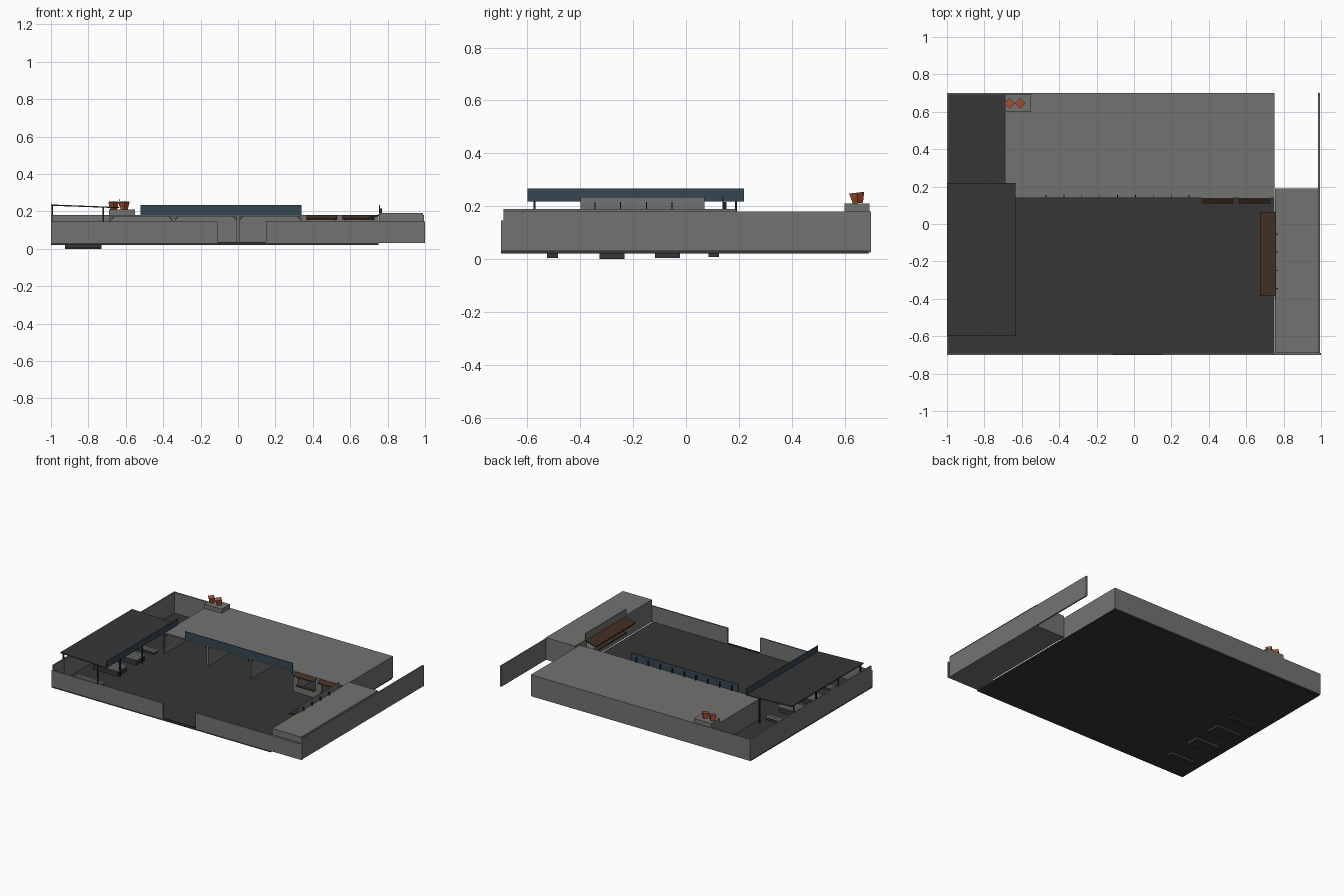
import bpy, bmesh, math
from mathutils import Matrix, Vector


def material(name, rgb):
    m = bpy.data.materials.new(name)
    m.diffuse_color = (*rgb, 1)
    return m


CONCRETE = material("grey concrete", (0.17, 0.175, 0.163))
ASPHALT = material("dark asphalt", (0.037, 0.037, 0.037))
BLUE = material("slate blue", (0.036, 0.062, 0.086))
BROWN = material("dark brown wood", (0.054, 0.028, 0.017))
METAL = material("black metal", (0.016, 0.016, 0.018))
SLAT = material("pale grey slats", (0.30, 0.30, 0.29))
CLAY = material("orange clay", (0.40, 0.085, 0.035))


def finish(name, bm, mat):
    bmesh.ops.recalc_face_normals(bm, faces=bm.faces)
    me = bpy.data.meshes.new(name)
    bm.to_mesh(me)
    bm.free()
    me.materials.append(mat)
    ob = bpy.data.objects.new(name, me)
    bpy.context.collection.objects.link(ob)
    return ob


def boxes(name, mat, *parts):
    """Each part is x0, x1, y0, y1, z0, z1."""
    bm = bmesh.new()
    for x0, x1, y0, y1, z0, z1 in parts:
        c = Vector(((x0 + x1) / 2, (y0 + y1) / 2, (z0 + z1) / 2))
        s = Matrix.Diagonal((x1 - x0, y1 - y0, z1 - z0, 1))
        bmesh.ops.create_cube(bm, size=1, matrix=Matrix.Translation(c) @ s)
    return finish(name, bm, mat)


def prism(name, mat, outline, step):
    """Closed outline of 3D points pushed along a vector."""
    bm = bmesh.new()
    face = bm.faces.new([bm.verts.new(p) for p in outline])
    new = bmesh.ops.extrude_face_region(bm, geom=[face])["geom"]
    bmesh.ops.translate(bm, vec=step, verts=[v for v in new if isinstance(v, bmesh.types.BMVert)])
    return finish(name, bm, mat)


# Ground slab and gate threshold
boxes("floor", ASPHALT, (-1, 0.75, -0.7, 0.69, 0.02, 0.03))
boxes("gate_threshold", ASPHALT, (-0.11, 0.15, -0.70, -0.69, 0.028, 0.036))

# Perimeter walls
boxes("front_wall", CONCRETE,
      (-1, -0.11, -0.7, -0.69, 0.027, 0.145), (0.15, 1, -0.7, -0.69, 0.03, 0.145))
boxes("left_wall", CONCRETE, (-1, -0.99, -0.69, 0.69, 0.03, 0.18))
boxes("back_wall", CONCRETE, (-1, 0.75, 0.69, 0.7, 0.025, 0.18))
boxes("right_wall", CONCRETE, (0.985, 0.995, -0.69, 0.7, 0.03, 0.18))

# Rear building: roof, side walls and open bays
boxes("rear_roof", CONCRETE, (-0.69, 0.75, 0.14, 0.69, 0.172, 0.18))
boxes("rear_side_walls", CONCRETE,
      (-0.69, -0.68, 0.14, 0.69, 0.03, 0.172), (0.74, 0.75, 0.14, 0.69, 0.025, 0.172))
boxes("bay_partitions", CONCRETE,
      *[(x - 0.007, x + 0.007, 0.145, 0.69, 0.03, 0.172) for x in (-0.345, 0.0, 0.345)])

# Shop front with two serving windows
boxes("shop_front", CONCRETE,
      (0.345, 0.74, 0.14, 0.15, 0.03, 0.085), (0.345, 0.74, 0.14, 0.15, 0.16, 0.172),
      (0.345, 0.38, 0.14, 0.15, 0.085, 0.16), (0.52, 0.57, 0.14, 0.15, 0.085, 0.16),
      (0.72, 0.74, 0.14, 0.15, 0.085, 0.16))
for i, (a, b) in enumerate(((0.365, 0.53), (0.56, 0.73))):
    prism(f"shop_awning_{i}", BROWN,
          [(a, 0.11, 0.155), (a, 0.14, 0.172), (a, 0.14, 0.178), (a, 0.11, 0.161)], (b - a, 0, 0))
    boxes(f"shop_counter_{i}", BROWN, (a + 0.01, b - 0.01, 0.122, 0.142, 0.082, 0.088))

# Small braces under the roof edge beside each partition
for i, x in enumerate((-0.68, -0.352, -0.338, -0.007, 0.007, 0.338)):
    d = 0.02 if i in (0, 2, 4) else -0.02
    prism(f"roof_brace_{i}", METAL,
          [(x, 0.143, 0.15), (x + d, 0.143, 0.172), (x + d * 0.7, 0.143, 0.172), (x, 0.143, 0.156)],
          (0, 0.004, 0))

# Blue sign board on the rear roof with its stays
boxes("rear_sign", BLUE, (-0.52, 0.34, 0.138, 0.142, 0.178, 0.235))
boxes("rear_sign_stays", METAL,
      *[(-0.472 + 0.0955 * i, -0.468 + 0.0955 * i, 0.142, 0.154, 0.18, 0.215) for i in range(9)])

# Right kiosk with a serving window to the yard
boxes("kiosk_shell", CONCRETE,
      (0.755, 0.988, -0.69, 0.19, 0.18, 0.19), (0.755, 0.985, -0.69, 0.19, 0.03, 0.036),
      (0.765, 0.985, -0.69, -0.68, 0.036, 0.18), (0.765, 0.985, 0.18, 0.19, 0.036, 0.18),
      (0.755, 0.765, -0.69, -0.36, 0.036, 0.18), (0.755, 0.765, 0.05, 0.19, 0.036, 0.18),
      (0.755, 0.765, -0.36, 0.05, 0.036, 0.085), (0.755, 0.765, -0.36, 0.05, 0.16, 0.18))
prism("kiosk_awning", BROWN,
      [(0.675, -0.385, 0.153), (0.757, -0.385, 0.176), (0.757, -0.385, 0.184), (0.675, -0.385, 0.161)],
      (0, 0.45, 0))
boxes("kiosk_counter", BROWN, (0.725, 0.757, -0.36, 0.05, 0.08, 0.087))
boxes("kiosk_sign", CONCRETE, (0.755, 0.759, -0.4, 0.07, 0.188, 0.235))
boxes("kiosk_sign_stays", METAL,
      *[(0.759, 0.771, y - 0.002, y + 0.002, 0.19, 0.215) for y in (-0.345, -0.247, -0.15, -0.053)])

# Left shelter: sloped roof, blue fascia and two rows of posts
prism("shelter_roof", ASPHALT,
      [(-1, -0.6, 0.23), (-0.635, -0.6, 0.217), (-0.635, -0.6, 0.223), (-1, -0.6, 0.237)],
      (0, 0.82, 0))
boxes("shelter_fascia", BLUE, (-0.637, -0.633, -0.6, 0.22, 0.22, 0.266))
rows = [-0.573 + 0.254 * i for i in range(4)]
boxes("shelter_posts", METAL,
      *[(x - 0.004, x + 0.004, y - 0.004, y + 0.004, 0.03, z)
        for y in rows for x, z in ((-0.994, 0.231), (-0.72, 0.22))])

# Slatted tables and benches under the shelter, feet passing through the slab
seats = ((-0.505, 0.02, 0.003, 0.055), (-0.28, 0.048, 0.003, 0.075),
         (-0.07, 0.048, 0.003, 0.075), (0.105, 0.02, 0.008, 0.055))
for i, (y, half, low, top) in enumerate(seats):
    boxes(f"seat_base_{i}", ASPHALT, (-0.925, -0.73, y - half, y + half, 0 if i == 1 else low, top - 0.01))
    n = 2 if half < 0.03 else 4
    w = 2 * half / n
    boxes(f"seat_slats_{i}", SLAT,
          *[(-0.935, -0.72, y - half + w * k + 0.003, y - half + w * (k + 1) - 0.003, top - 0.01, top)
            for k in range(n)])

# Rooftop plinth with two flared clay pots
boxes("plinth", CONCRETE, (-0.69, -0.55, 0.6, 0.695, 0.178, 0.21))
for i, x in enumerate((-0.665, -0.608)):
    bm = bmesh.new()
    bmesh.ops.create_cone(bm, cap_ends=True, segments=4, radius1=0.019, radius2=0.029, depth=0.04,
                          matrix=Matrix.Translation((x, 0.648, 0.231)) @ Matrix.Rotation(0.12, 4, "X"))
    finish(f"pot_{i}", bm, CLAY)
